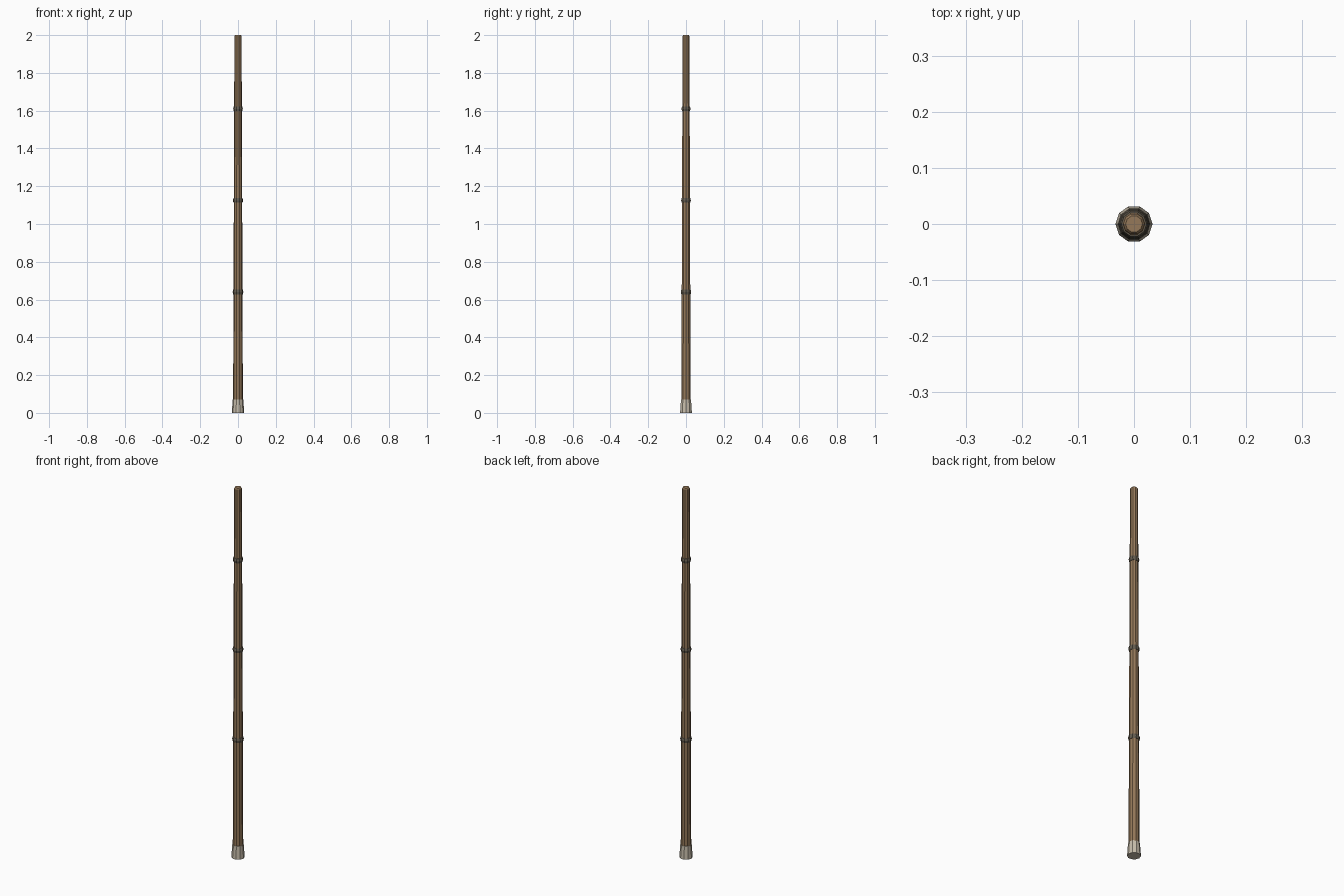
import bpy, bmesh, math

if "Cube" in bpy.data.objects:
    bpy.data.objects.remove(bpy.data.objects["Cube"])

SIDES = 10

def material(name, rgb):
    m = bpy.data.materials.new(name)
    m.diffuse_color = (*rgb, 1)
    m.use_nodes = True
    m.node_tree.nodes["Principled BSDF"].inputs["Base Color"].default_value = m.diffuse_color
    return m

wood = material("wood", (0.30, 0.19, 0.10))
dark = material("dark_binding", (0.13, 0.11, 0.08))
pale = material("pale_foot", (0.56, 0.50, 0.40))

def lathe(name, profile, mat, sides=SIDES, closed=False):
    """Revolve (radius, z) points around z; loops join up or get end caps."""
    bm = bmesh.new()
    rings = [[bm.verts.new((r * math.cos(2 * math.pi * i / sides),
                            r * math.sin(2 * math.pi * i / sides), z))
              for i in range(sides)] for r, z in profile]
    pairs = list(zip(rings, rings[1:])) + ([(rings[-1], rings[0])] if closed else [])
    for a, b in pairs:
        for i in range(sides):
            j = (i + 1) % sides
            bm.faces.new((a[i], a[j], b[j], b[i]))
    if not closed:
        bm.faces.new(rings[0][::-1])
        bm.faces.new(rings[-1])
    bmesh.ops.recalc_face_normals(bm, faces=bm.faces)
    me = bpy.data.meshes.new(name)
    bm.to_mesh(me)
    bm.free()
    me.materials.append(mat)
    ob = bpy.data.objects.new(name, me)
    bpy.context.collection.objects.link(ob)
    return ob

# Tapered pole with a slightly eased tip
BOTTOM_R, TOP_R = 0.026, 0.019
lathe("pole", [(BOTTOM_R, 0.02), (TOP_R, 1.994), (0.015, 2.0)], wood)

# Pale flared foot cap
lathe("foot_cap", [(0.033, 0.0), (0.028, 0.07)], pale)

# Evenly spaced binding rings
for n, z in enumerate((0.64, 1.125, 1.61)):
    r = BOTTOM_R + (TOP_R - BOTTOM_R) * z / 2 - 0.001
    section = [(r + 0.006 * math.cos(a * math.pi / 3), z + 0.014 * math.sin(a * math.pi / 3))
               for a in range(6)]
    lathe(f"binding_ring_{n + 1}", section, dark, closed=True)
